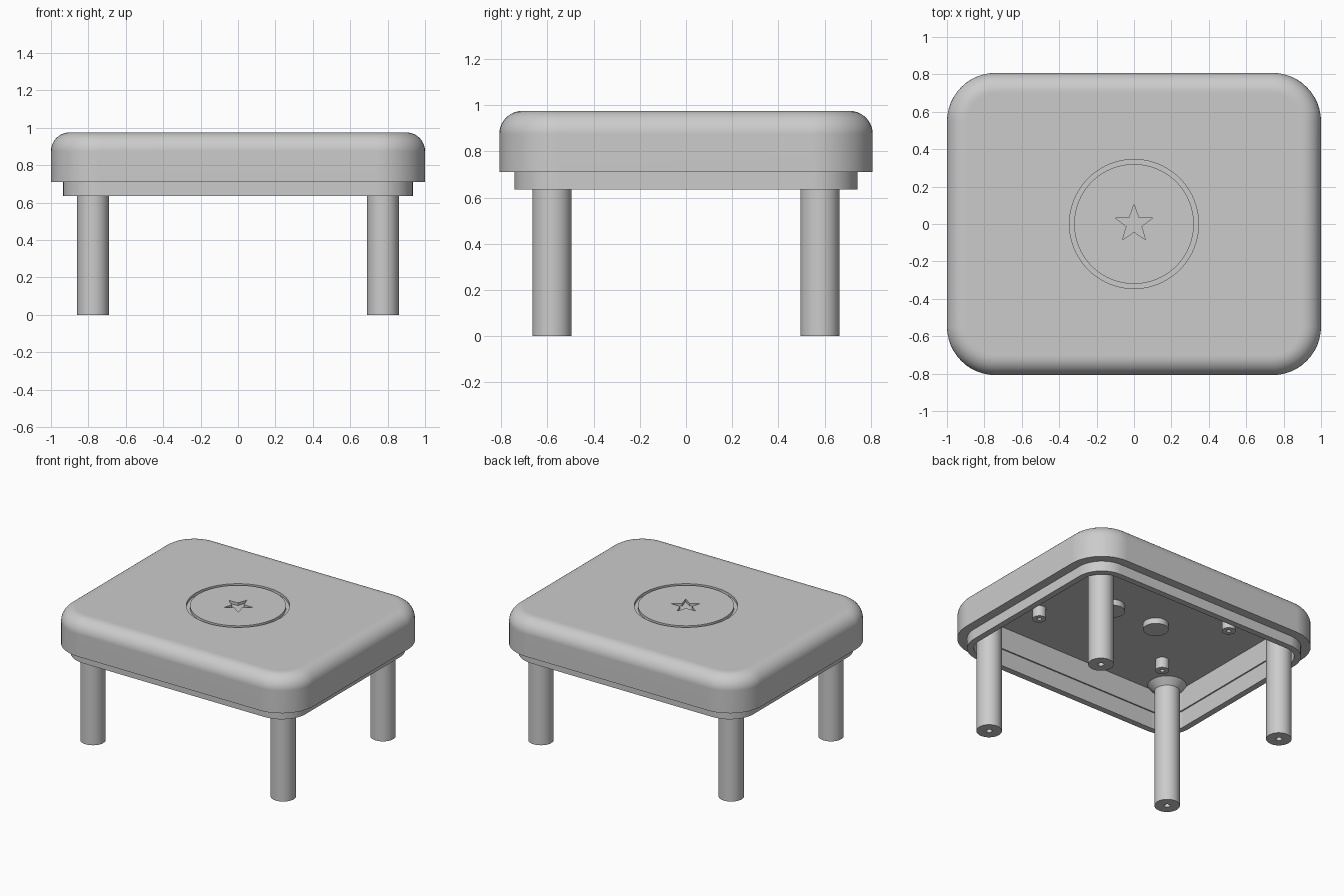
import bpy, bmesh
from math import sin, cos, pi, radians

cube = bpy.data.objects.get("Cube")
if cube:
    bpy.data.objects.remove(cube)

GREY = (0.6, 0.6, 0.6, 1.0)
mat = bpy.data.materials.new("light grey")
mat.use_nodes = True
mat.diffuse_color = GREY
mat.node_tree.nodes["Principled BSDF"].inputs["Base Color"].default_value = GREY

HALF_X, HALF_Y, CORNER = 1.0, 0.808, 0.26
TOP, CEILING, FILLET = 0.975, 0.925, 0.1


def add_object(name, bm):
    bmesh.ops.recalc_face_normals(bm, faces=bm.faces)
    mesh = bpy.data.meshes.new(name)
    bm.to_mesh(mesh)
    bm.free()
    mesh.materials.append(mat)
    obj = bpy.data.objects.new(name, mesh)
    bpy.context.collection.objects.link(obj)
    return obj


def make_active(obj):
    bpy.ops.object.select_all(action='DESELECT')
    obj.select_set(True)
    bpy.context.view_layer.objects.active = obj


def smooth(obj):
    make_active(obj)
    bpy.ops.object.shade_smooth_by_angle(angle=radians(30))
    obj.modifiers.new("Weighted Normal", 'WEIGHTED_NORMAL').keep_sharp = True


def loft(name, rings, closed=False):
    """Skin equal-sized rings of points; cap the ends, or join them when closed."""
    bm = bmesh.new()
    loops = [[bm.verts.new(p) for p in ring] for ring in rings]
    pairs = list(zip(loops, loops[1:]))
    if closed:
        pairs.append((loops[-1], loops[0]))
    else:
        bm.faces.new(loops[0])
        bm.faces.new(loops[-1])
    for a, b in pairs:
        for i in range(len(a)):
            j = (i + 1) % len(a)
            bm.faces.new((a[i], a[j], b[j], b[i]))
    return add_object(name, bm)


def rounded_rect(inset, z, steps=12):
    r = CORNER - inset
    points = []
    for k, (sx, sy) in enumerate(((1, 1), (-1, 1), (-1, -1), (1, -1))):
        for i in range(steps + 1):
            a = (k + i / steps) * pi / 2
            points.append((sx * (HALF_X - CORNER) + r * cos(a),
                           sy * (HALF_Y - CORNER) + r * sin(a), z))
    return points


def circle(r, z, x=0, y=0, n=48):
    return [(x + r * cos(2 * pi * i / n), y + r * sin(2 * pi * i / n), z) for i in range(n)]


def turned(name, profile, x, y):
    smooth(loft(name, [circle(r, z, x, y) for r, z in profile]))


# Hollow seat: ceiling, inner wall, lower lip, outer wall, rounded top edge
profile = [(0.12, CEILING), (0.12, 0.76), (0.11, 0.76), (0.11, 0.635),
           (0.065, 0.635), (0.065, 0.71), (0, 0.71)]
for i in range(11):
    a = i / 10 * pi / 2
    profile.append((FILLET * (1 - cos(a)), TOP - FILLET * (1 - sin(a))))
profile.append((FILLET + 0.008, TOP))
seat = loft("seat", [rounded_rect(d, z) for d, z in profile])

# Engraved ring and star in the top
LOW, HIGH = TOP - 0.02, TOP + 0.05
ring = [circle(r, z, n=96) for r, z in
        ((0.32, LOW), (0.345, LOW), (0.345, HIGH), (0.32, HIGH))]
star = []
for z in (LOW, HIGH):
    star.append([])
    for i in range(10):
        r = 0.042 if i % 2 else 0.105
        star[-1].append((r * cos(pi / 2 + i * pi / 5), r * sin(pi / 2 + i * pi / 5), z))
for cutter in (loft("ring_cutter", ring, closed=True), loft("star_cutter", star)):
    cutter.hide_render = True
    make_active(seat)
    cut = seat.modifiers.new("Engrave", 'BOOLEAN')
    cut.operation = 'DIFFERENCE'
    cut.solver = 'EXACT'
    cut.object = cutter
    bpy.ops.object.modifier_apply(modifier=cut.name)
    bpy.data.objects.remove(cutter)
smooth(seat)

# Legs with flared roots and drilled feet, and small drilled pins under the seat
EMBED = CEILING + 0.015
for sx, side in ((1, "left"), (-1, "right")):
    for sy, end in ((1, "back"), (-1, "front")):
        turned(f"{end}_{side}_leg",
               [(0.02, 0.12), (0.02, 0), (0.085, 0), (0.085, 0.88),
                (0.13, CEILING), (0.13, EMBED)], sx * 0.775, sy * 0.58)
        turned(f"{end}_{side}_pin",
               [(0.015, 0.9), (0.015, 0.847), (0.046, 0.847), (0.046, EMBED)],
               sx * 0.535, sy * 0.345)
    # Round pads under the middle
    turned(f"{side}_pad", [(0.085, 0.882), (0.085, EMBED)], sx * 0.19, 0)
